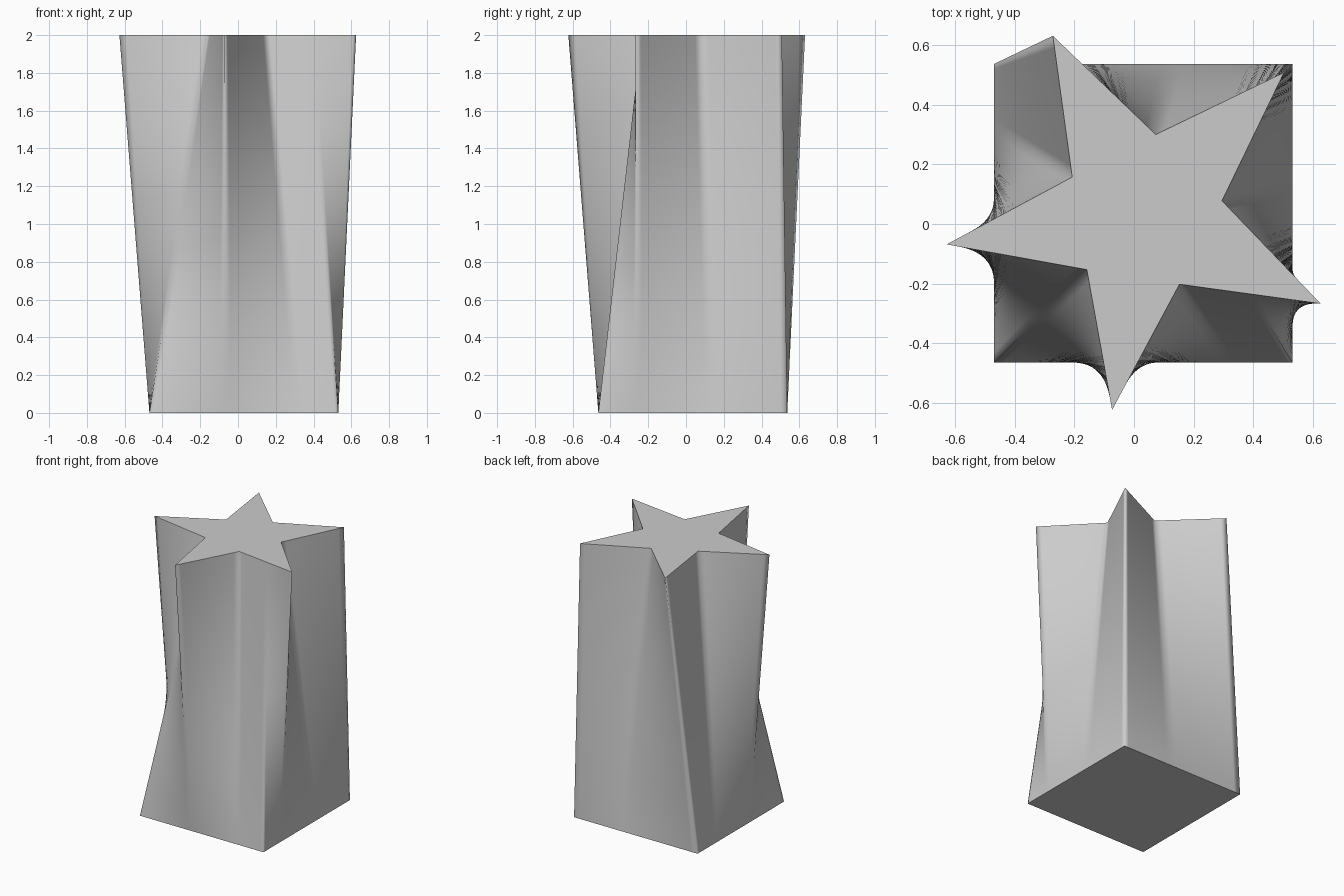
import bpy, bmesh, math
from mathutils import Vector

cube = bpy.data.objects.get("Cube")
if cube:
    bpy.data.objects.remove(cube, do_unlink=True)

CENTRE = Vector((0.031, 0.036, 0))
HEIGHT, OUTER, INNER, HALF = 2.0, 0.667, 0.267, 0.5
ACROSS, UPWARD = 12, 32


def polar(radius, degrees, z):
    a = math.radians(degrees)
    return CENTRE + Vector((radius * math.cos(a), radius * math.sin(a), z))


def along(corners, t):
    """Point at fraction t of the way round an equal-sided polygon."""
    n = len(corners)
    i = int(t * n + 1e-6)
    return corners[i % n].lerp(corners[(i + 1) % n], max(0, t * n - i))


# Square base and five-pointed star top, both starting on the same diagonal
square = [polar(HALF * math.sqrt(2), 45 + 90 * i, 0) for i in range(4)]
star = [polar(INNER if i % 2 else OUTER, 45 + 36 * i, HEIGHT) for i in range(10)]

# Matching fractions round the two outlines (base, top)
stops = [(0, 0), (.1, .1), (.25, .2), (.3, .3), (.4, .4), (.5, .5),
         (.6, .6), (.7, .7), (.75, .75), (.8, .8), (.9, .9), (1, 1)]
rulings = []
for (a0, b0), (a1, b1) in zip(stops, stops[1:]):
    for k in range(ACROSS):
        f = k / ACROSS
        rulings.append((along(square, a0 + (a1 - a0) * f),
                        along(star, b0 + (b1 - b0) * f)))

# Ruled walls between the outlines
bm = bmesh.new()
rings = [[bm.verts.new(low.lerp(high, r / UPWARD)) for low, high in rulings]
         for r in range(UPWARD + 1)]
count = len(rulings)
for low, high in zip(rings, rings[1:]):
    for i in range(count):
        j = (i + 1) % count
        bm.faces.new((low[i], low[j], high[j], high[i])).smooth = True

# Flat caps with crisp rims
for cap in (bm.faces.new(rings[0][::-1]), bm.faces.new(rings[-1])):
    cap.smooth = False
    for edge in cap.edges:
        edge.smooth = False

mesh = bpy.data.meshes.new("lofted_column")
bm.to_mesh(mesh)
bm.free()
column = bpy.data.objects.new("lofted_column", mesh)
bpy.context.collection.objects.link(column)

# Plain grey material
grey = bpy.data.materials.new("light_grey")
grey.use_nodes = True
colour = (0.6, 0.6, 0.6, 1)
grey.diffuse_color = colour
grey.node_tree.nodes["Principled BSDF"].inputs["Base Color"].default_value = colour
mesh.materials.append(grey)
